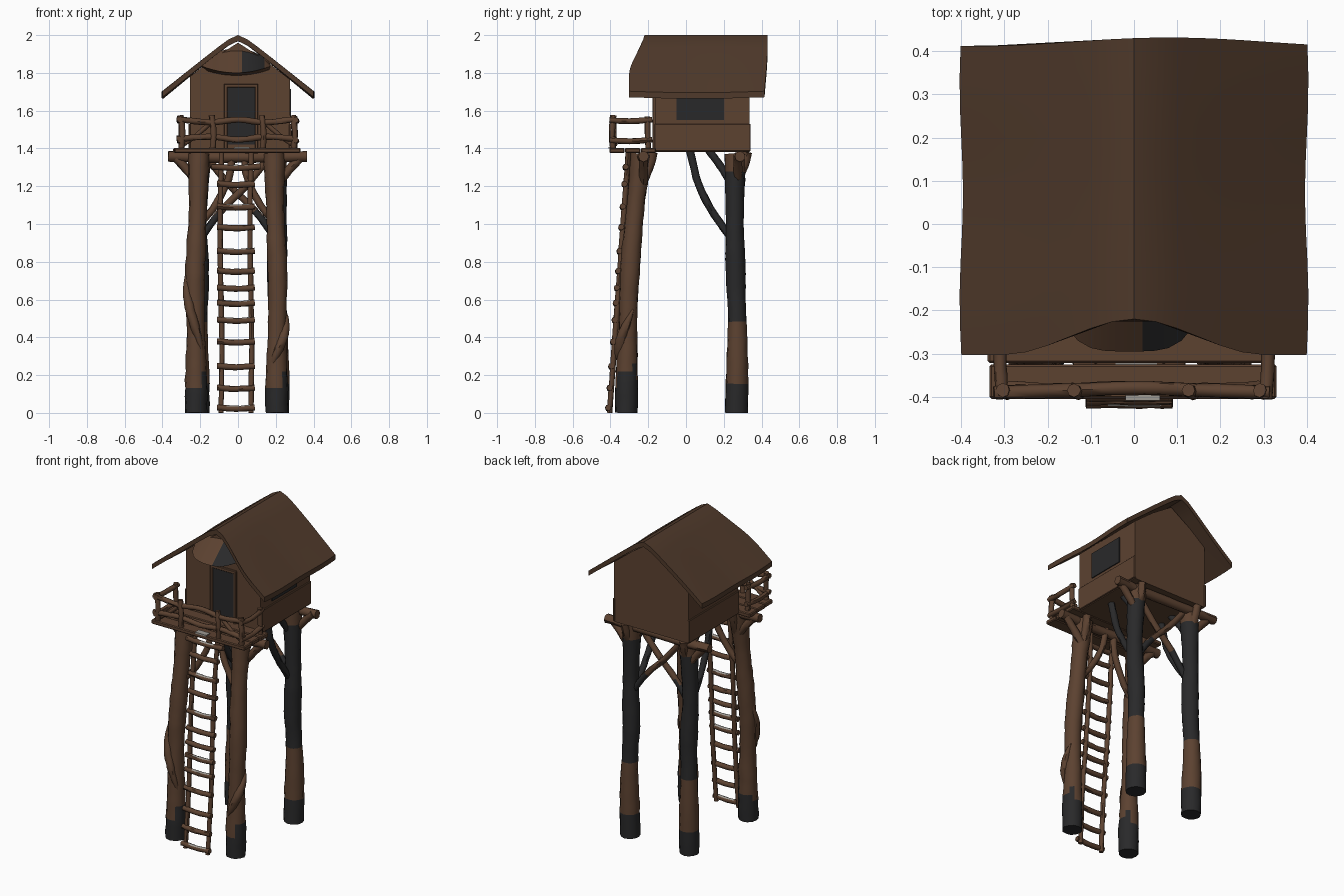
import bpy, bmesh, math, random
from mathutils import Vector

random.seed(4)
cube = bpy.data.objects.get("Cube")
if cube:
    bpy.data.objects.remove(cube, do_unlink=True)


def material(name, r, g, b):
    m = bpy.data.materials.new(name)
    m.use_nodes = True
    m.diffuse_color = (r, g, b, 1)
    bsdf = next(n for n in m.node_tree.nodes if n.type == 'BSDF_PRINCIPLED')
    bsdf.inputs["Base Color"].default_value = (r, g, b, 1)
    bsdf.inputs["Roughness"].default_value = 0.9
    return m


WOOD = material("wood_brown", .107, .054, .030)
ROOF = material("roof_brown", .080, .042, .024)
DARK = material("charred_dark", .022, .022, .023)
GREY = material("worn_grey", .34, .32, .29)


def finish(name, bm, mats, rule=None, angle=35):
    """Turn a bmesh into an object; rule(centre, normal) picks the slot."""
    bmesh.ops.recalc_face_normals(bm, faces=bm.faces)
    for f in bm.faces:
        f.smooth = True
        if rule:
            f.material_index = int(rule(f.calc_center_median(), f.normal))
    me = bpy.data.meshes.new(name)
    bm.to_mesh(me)
    bm.free()
    me.set_sharp_from_angle(angle=math.radians(angle))
    for m in mats:
        me.materials.append(m)
    ob = bpy.data.objects.new(name, me)
    bpy.context.scene.collection.objects.link(ob)
    return ob


def loft(name, rings, mats, rule=None, angle=35):
    """Skin a row of closed rings and cap both ends."""
    bm = bmesh.new()
    rows = [[bm.verts.new(p) for p in ring] for ring in rings]
    n = len(rows[0])
    for a, b in zip(rows, rows[1:]):
        for i in range(n):
            j = (i + 1) % n
            bm.faces.new((a[i], a[j], b[j], b[i]))
    bm.faces.new(rows[0])
    bm.faces.new(rows[-1])
    return finish(name, bm, mats, rule, angle)


def log(name, pts, radius, mats=(WOOD,), rule=None, sides=8, steps=4, rough=.08):
    """Round, slightly uneven timber along a smooth path."""
    pts = [Vector(p) for p in pts]
    ext = [2 * pts[0] - pts[1]] + pts + [2 * pts[-1] - pts[-2]]
    path = []
    for k in range(len(pts) - 1):
        a, b, c, d = ext[k:k + 4]
        for s in range(steps):
            t = s / steps
            path.append(.5 * (2 * b + (c - a) * t + (2 * a - 5 * b + 4 * c - d) * t * t
                              + (3 * b - a - 3 * c + d) * t ** 3))
    path.append(pts[-1])
    axis = (pts[-1] - pts[0]).normalized()
    ref = Vector((1, 0, 0)) if abs(axis.z) > .7 else Vector((0, 0, 1))
    rings = []
    for k, p in enumerate(path):
        t = path[min(k + 1, len(path) - 1)] - path[max(k - 1, 0)]
        u = t.cross(ref).normalized()
        v = t.cross(u).normalized()
        r = radius(k / (len(path) - 1)) if callable(radius) else radius
        ring = []
        for i in range(sides):
            w = 2 * math.pi * i / sides
            ring.append(p + (u * math.cos(w) + v * math.sin(w)) * r * random.uniform(1 - rough, 1 + rough))
        rings.append(ring)
    return loft(name, rings, mats, rule, 50)


def box(name, lo, hi, mat, bevel=0):
    bm = bmesh.new()
    bmesh.ops.create_cube(bm, size=1)
    for v in bm.verts:
        v.co = Vector([(a + b) / 2 + c * (b - a) for a, b, c in zip(lo, hi, v.co)])
    if bevel:
        bmesh.ops.bevel(bm, geom=bm.edges[:], offset=bevel, segments=1, affect='EDGES')
    return finish(name, bm, [mat])


# Roof: curved sheet with a set-back ridge at the front
def roof_z(x):
    return 2.0 - .8 * (math.hypot(x, .03) - .03)


def roof_y(x, v):
    t = min(abs(x) / .3, 1)
    front = -.22 - .083 * t * t * (3 - 2 * t)
    back = .422 + .01 * math.sin(7 * x + 1)
    return front + (back - front) * v


xs = [-.4 + .05 * i for i in range(17)]
rows = []
for k in range(11):
    v = k / 10
    row = []
    for drop, cols in ((0, xs), (.032, xs[::-1])):
        for x in cols:
            dip = drop + .008 * math.sin(math.pi * v) * abs(x) / .4
            row.append((x * (1 + .01 * math.sin(9 * v)), roof_y(x, v), roof_z(x) - dip))
    rows.append(row)
loft("roof", rows, [ROOF])

# Cabin with gable ends
gable = [(-.255, 1.38), (.275, 1.38), (.275, 1.765), (.14, 1.87), (0, 1.96), (-.14, 1.87), (-.255, 1.78)]
loft("cabin", [[(x, y, z) for x, z in gable] for y in (-.165, .337)], [WOOD])
for name, lo, hi in (("left_board", (.27, -.167, 1.385), (.283, .342, 1.53)),
                     ("right_board", (-.263, -.167, 1.385), (-.25, .342, 1.53))):
    box(name, lo, hi, WOOD, .003)

# Sloped hood below the front gable, with a charred patch
rows = []
for k in range(13):
    t = -1 + k / 6
    x = -.01 + .18 * t
    rows.append([(x, -.15, 1.93 - .07 * t * t), (x, -.17 - .125 * (1 - t ** 4), 1.80 + .035 * t * t),
                 (x, -.15, 1.785 + .03 * t * t)])
loft("gable_hood", rows, [WOOD, DARK], lambda c, n: .02 < c.x < .14 and n.z > 0)

# Door and window
box("doorway", (-.058, -.172, 1.42), (.092, -.16, 1.725), DARK)
for name, lo, hi in (("door_jamb_right", (-.075, -.178, 1.4), (-.056, -.16, 1.74)),
                     ("door_jamb_left", (.09, -.178, 1.4), (.107, -.16, 1.74)),
                     ("door_lintel", (-.075, -.178, 1.722), (.107, -.16, 1.742))):
    box(name, lo, hi, WOOD, .003)
box("side_window", (.27, -.05, 1.55), (.281, .2, 1.715), DARK)

# Deck planks in front of the cabin
for i in range(3):
    y = -.405 + i * .083
    box(f"deck_plank_{i}", (-.335 - .004 * i, y, 1.376), (.33 - .006 * (i % 2), y + .08, 1.403), WOOD, .005)
box("deck_wear", (-.02, -.409, 1.399), (.06, -.37, 1.408), GREY)

# Railing
for name, z, sag in (("top_rail", 1.556, .018), ("mid_rail", 1.45, -.012)):
    log(name, [(-.325, -.39, z), (-.15, -.385, z - sag), (0, -.38, z - .004), (.15, -.385, z - sag),
               (.315, -.39, z)], .016)
    for side, s in (("left", 1), ("right", -1)):
        log(f"{side}_{name}", [(s * .305, -.405, z - .006), (s * .31, -.3, z - .012), (s * .3, -.18, z - .004)], .015)
for i, x in enumerate((-.3, -.135, .13, .295)):
    log(f"rail_post_{i}", [(x, -.385, 1.39), (x + .006, -.392, 1.48), (x - .004, -.385, 1.575)], .016)
for side, s in (("left", 1), ("right", -1)):
    log(f"{side}_rail_brace", [(s * .29, -.375, 1.42), (s * .22, -.38, 1.47), (s * .14, -.38, 1.54)], .012)
    log(f"{side}_back_rail_post", [(s * .3, -.2, 1.39), (s * .3, -.205, 1.57)], .015)


# Four crooked legs, charred at the foot and, at the back, along the upper part
def front_char(c, n):
    return c.z < .13 + .09 * (n.x > .3) + .04 * (n.y > .5)


def back_char(c, n):
    return c.z < .17 or .49 < c.z < 1.27


def leg_radius(t):
    return .059 - .01 * math.sin(math.pi * t * .85) + .003 * math.sin(14 * t)


for side, s, x in (("left", 1, .205), ("right", -1, .222)):
    log(f"{side}_front_leg", [(s * x, -.316, 0), (s * x, -.31, .35), (s * (x + .005), -.3, .7),
                              (s * (x - .008), -.272, 1.05), (s * (x - .015), -.235, 1.37)],
        leg_radius, (WOOD, DARK), front_char, 12, 8, .05)
    log(f"{side}_back_leg", [(s * .21, .267, 0), (s * .212, .272, .4), (s * .205, .264, .7),
                             (s * .212, .258, 1.0), (s * .2, .262, 1.37)],
        leg_radius, (WOOD, DARK), back_char, 12, 8, .04)
    # Bark ridge winding round the front leg
    low, high = (.3, .78) if s < 0 else (.22, .55)
    ridge = []
    for k in range(7):
        t = k / 6
        w = (-.2 - 1.0 * t) * math.pi
        ridge.append((s * (x + .002) - s * .047 * math.cos(w), -.308 + .047 * math.sin(w), low + (high - low) * t))
    log(f"{side}_bark_ridge", ridge, lambda t: .006 + .02 * math.sin(math.pi * t), steps=3)
    # Knees under the beam ends
    for end, y in (("front", -.225), ("back", .275)):
        log(f"{side}_{end}_knee", [(s * .345, y, 1.365), (s * .29, y, 1.31), (s * .215, y, 1.22)], .023)
        log(f"{side}_{end}_fork", [(s * .21, y + .05, 1.38), (s * .205, y + .035, 1.32), (s * .2, y, 1.23)], .024)
    # Dark braces running forward from the back leg
    log(f"{side}_long_brace", [(s * .19, .02, 1.39), (s * .19, .07, 1.2), (s * .195, .15, 1.05), (s * .2, .25, .91)],
        .02, (DARK,))
    log(f"{side}_short_brace", [(s * .18, .12, 1.39), (s * .185, .18, 1.31), (s * .2, .25, 1.2)], .02, (DARK,))
    # Crossed braces at the back, single braces at the front
    log(f"{side}_cross_brace", [(s * .2, .25 + s * .015, .92), (s * .09, .25 + s * .015, 1.07),
                                (-s * .04, .25 + s * .015, 1.2), (-s * .17, .25 + s * .015, 1.36)],
        .019, (WOOD, DARK), lambda c, n: c.z < 1.06)
    log(f"{side}_front_brace", [(s * .2, -.265, 1.0), (s * .12, -.25, 1.1), (s * .05, -.235, 1.24),
                                (s * .03, -.22, 1.38)], .019)

# Cross beams on the legs
for end, y in (("front", -.225), ("back", .285)):
    log(f"{end}_beam", [(-.37, y, 1.358), (-.15, y + .005, 1.352), (.15, y - .005, 1.354), (.365, y, 1.358)], .028)


# Ladder leaning on the deck
def ladder_y(z):
    return -.405 + .072 * z


for side, x in (("right", -.09), ("left", .068)):
    log(f"{side}_ladder_rail", [(x + .005 * math.sin(5 * z), ladder_y(z), z) for z in (0, .35, .7, 1.05, 1.385)],
        .014)
for i, z in enumerate((.025, .13, .245, .375, .49, .58, .66, .75, .855, .98, 1.09, 1.21, 1.3)):
    y = ladder_y(z) - .008
    wide = .1 if i < 12 else .13
    log(f"rung_{i}", [(-.011 - wide, y, z + .004), (-.011, y, z - .003), (-.011 + wide, y, z + .003)], .016,
        (WOOD, GREY), lambda c, n: i in (0, 4, 5, 8, 10, 12) and n.z > .55 and abs(c.x) < .055)
